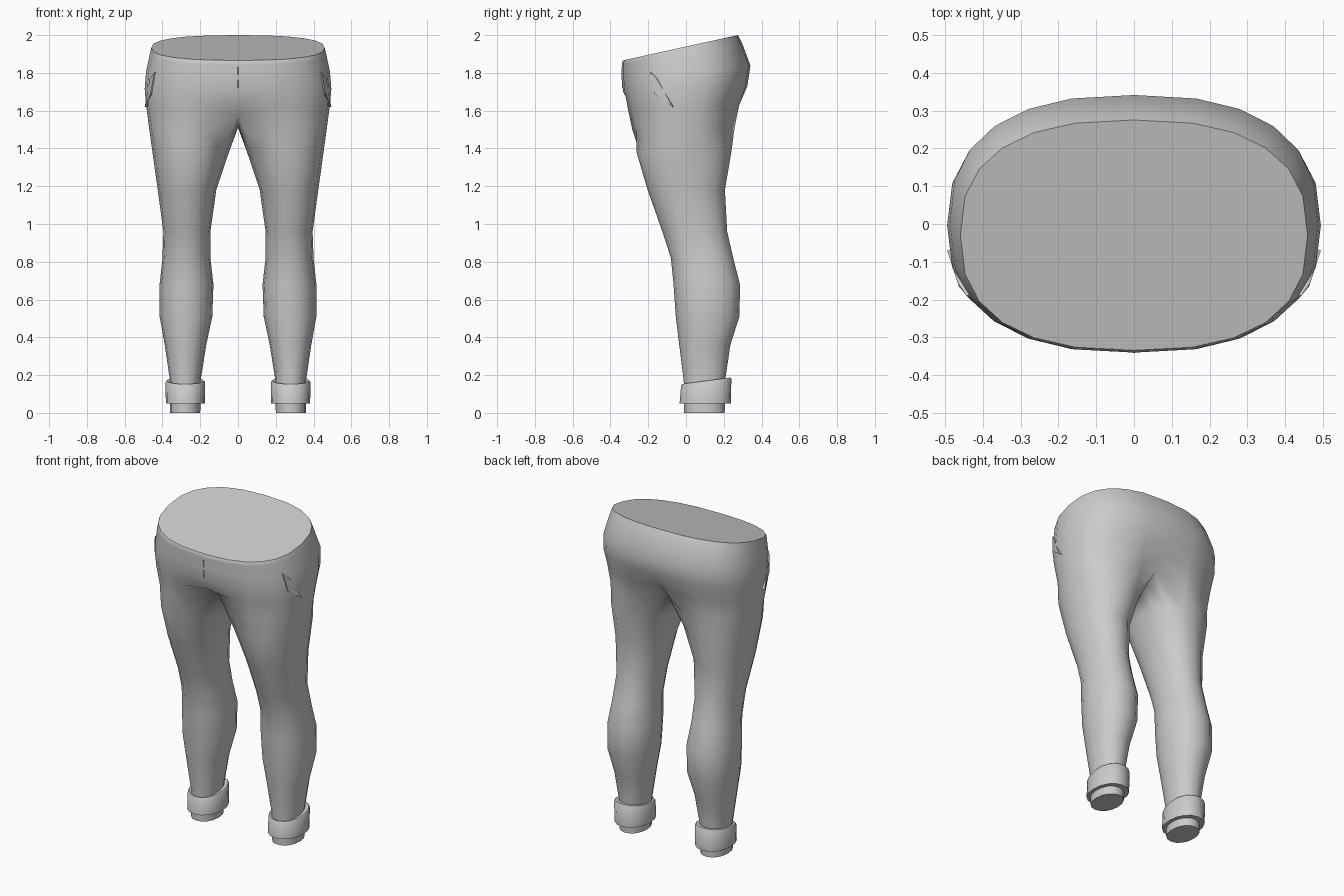
import bpy
from math import cos, sin, radians

if "Cube" in bpy.data.objects:
    bpy.data.objects.remove(bpy.data.objects["Cube"])

N = 16      # sides of a leg
ARC = 13    # points of a half hip section, front centre to back centre


def se(x0, x1, y0, y1, deg, n):
    """Point on a superellipse filling the given box."""
    c, s = cos(radians(deg)), sin(radians(deg))
    px = abs(c) ** (2 / n) * (1 if c > 0 else -1)
    py = abs(s) ** (2 / n) * (1 if s > 0 else -1)
    return (x0 + x1) / 2 + px * (x1 - x0) / 2, (y0 + y1) / 2 + py * (y1 - y0) / 2


def tilt(y, y0, y1, zf, zb):
    return zf + (zb - zf) * (y - y0) / (y1 - y0)


def leg_ring(zf, x0, x1, y0, y1, zb=None):
    pts = [se(x0, x1, y0, y1, -135 + i * 360 / N, 2.15) for i in range(N)]
    return [(x, y, tilt(y, y0, y1, zf, zf if zb is None else zb)) for x, y in pts]


def hip_ring(zf, zb, hx, y0, y1, front=None, back=None):
    pts = [se(-hx, hx, y0, y1, -90 + i * 180 / (ARC - 1), 2.5) for i in range(ARC)]
    ring = [(x, y, tilt(y, y0, y1, zf, zb)) for x, y in pts]
    for i, p in ((0, front), (ARC - 1, back)):
        ring[i] = p or (0, ring[i][1], ring[i][2])
    return ring


def make(name, verts, faces, smooth=True):
    """Object with a mirrored left half."""
    me = bpy.data.meshes.new(name)
    me.from_pydata(verts, [], faces)
    me.update()
    ob = bpy.data.objects.new(name, me)
    bpy.context.collection.objects.link(ob)
    bpy.ops.object.select_all(action='DESELECT')
    ob.select_set(True)
    bpy.context.view_layer.objects.active = ob
    if smooth:
        bpy.ops.object.shade_smooth_by_angle(angle=radians(42))
    m = ob.modifiers.new("mirror", 'MIRROR')
    m.merge_threshold = 0.0005
    return ob


def loft(rings):
    """Skin rings bottom to top; short (open) rings join along the outer arc."""
    verts, faces, starts = [], [], []
    for r in rings:
        starts.append(len(verts))
        verts += r
    for k in range(len(rings) - 1):
        a, b = starts[k], starts[k + 1]
        closed = len(rings[k]) == N and len(rings[k + 1]) == N
        for i in range(N if closed else ARC - 1):
            j = (i + 1) % N
            faces.append((a + i, a + j, b + j, b + i))
    faces.append(tuple(reversed(range(len(rings[0])))))
    return verts, faces, starts


# trousers: leg sections (z, x range, y range), ankle to thigh
rings = [leg_ring(*r) for r in (
    (0.00, .200, .360, -.010, .205),
    (0.17, .198, .360, -.012, .207),
    (0.36, .168, .388, -.036, .235),
    (0.51, .136, .415, -.054, .283),
    (0.68, .130, .415, -.066, .286),
    (0.82, .146, .400, -.080, .250),
    (0.96, .146, .395, -.125, .218),
    (1.18, .115, .425, -.203, .206),
    (1.38, .048, .453, -.262, .240))]
# crotch section, its inner points lying on the centre plane
rings.append(hip_ring(1.50, 1.51, .470, -.292, .265, (0, -.20, 1.57), (0, .19, 1.57))
             + [(0, .11, 1.53), (0, .01, 1.51), (0, -.10, 1.53)])
# hip sections up to the slanted waist
rings += [
    hip_ring(1.62, 1.63, .486, -.318, .290, (0, -.295, 1.63), (0, .255, 1.64)),
    hip_ring(1.70, 1.73, .494, -.333, .325),
    hip_ring(1.77, 1.84, .487, -.340, .341),
    hip_ring(1.845, 1.955, .467, -.340, .298),
    hip_ring(1.852, 1.982, .463, -.340, .285),
    hip_ring(1.866, 2.00, .459, -.334, .275)]
verts, faces, starts = loft(rings)
faces.append(tuple(range(starts[-1], starts[-1] + ARC)))
make("trousers", verts, faces)

# turned-up cuffs, with a rounded upper rim
verts, faces, starts = loft([
    leg_ring(.050, .176, .382, -.034, .238),
    leg_ring(.145, .174, .384, -.026, .240, .180),
    leg_ring(.153, .180, .378, -.020, .234, .187),
    leg_ring(.150, .196, .362, -.012, .212, .184)])
faces.append(tuple(range(starts[-1], starts[-1] + N)))
make("cuffs", verts, faces)


# slanted side pocket openings, flush with the hips
def hip_x(y, z):
    return .493 * (1 - (abs(y) / .336) ** 2.5) ** .4 - max(0, z - 1.75) * .08


outline = [(-.190, 1.805), (-.165, 1.690), (-.070, 1.620), (-.155, 1.770)]
outer = [(hip_x(y, z) + .005, y, z) for y, z in outline]
inner = [(x - .03, y + .01, z) for x, y, z in outer]
make("pocket_openings", outer + inner,
     [(0, 1, 2, 3), (7, 6, 5, 4)] + [(i, i + 4, (i + 1) % 4 + 4, (i + 1) % 4) for i in range(4)],
     False)

# fly seam on the front centre line
make("fly_seam", [(0, -.339, 1.72), (.004, -.333, 1.72), (.004, -.339, 1.83), (0, -.342, 1.83)],
     [(0, 1, 2, 3)], False)
